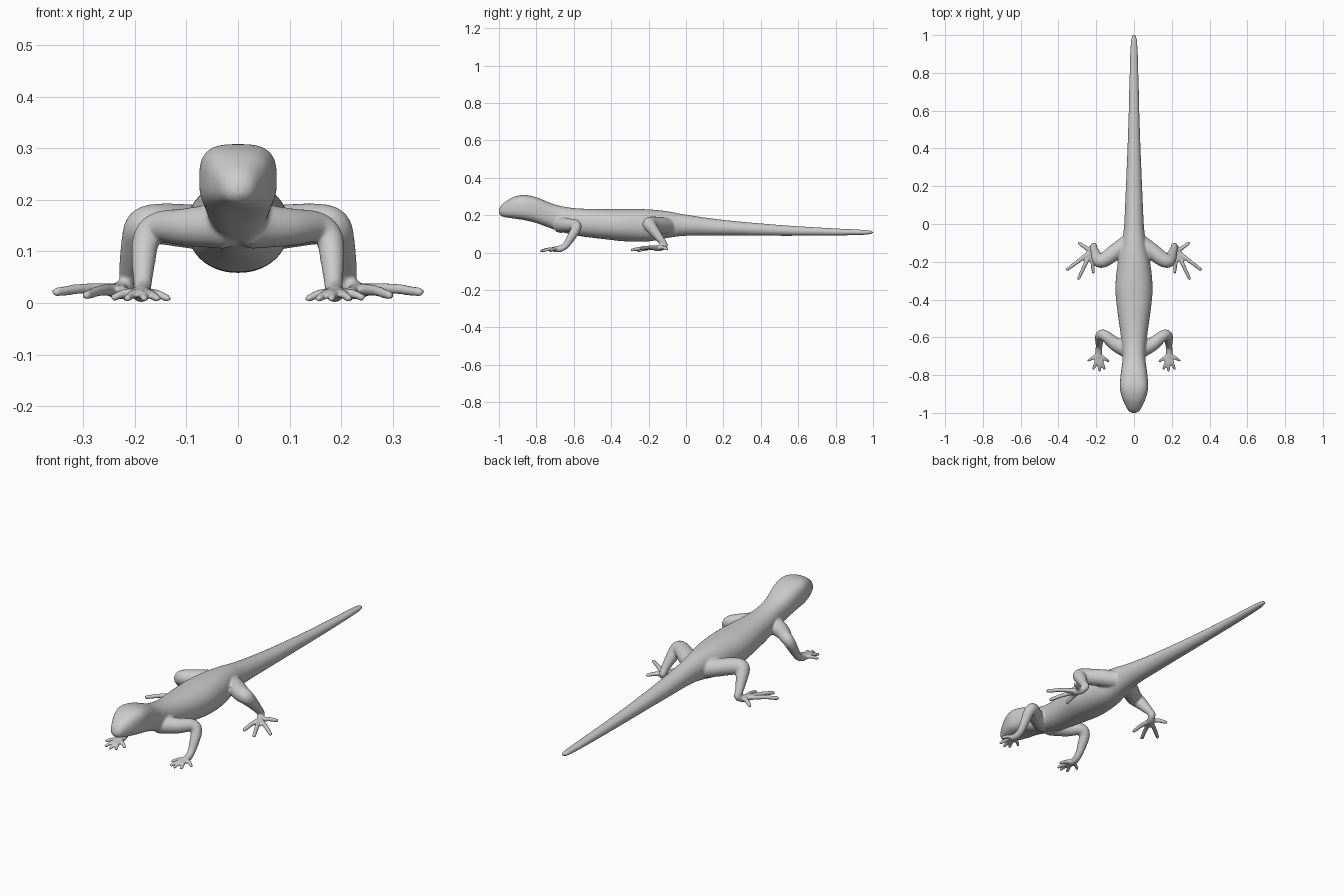
import bpy, bmesh, math
from mathutils import Vector, Matrix

if "Cube" in bpy.data.objects:
    bpy.data.objects.remove(bpy.data.objects["Cube"])


def smooth_path(rows, steps):
    """Catmull-Rom through rows of numbers."""
    rows = [Vector(r) for r in rows]
    pts = [rows[0] * 2 - rows[1]] + rows + [rows[-1] * 2 - rows[-2]]
    out = []
    for i in range(1, len(pts) - 2):
        a, b, c, d = pts[i - 1:i + 3]
        for k in range(steps):
            t = k / steps
            out.append(0.5 * (2 * b + (c - a) * t + (2 * a - 5 * b + 4 * c - d) * t ** 2
                              + (3 * b - a - 3 * c + d) * t ** 3))
    return out + [rows[-1]]


def loft(bm, rings):
    """Skin a list of closed rings and cap both ends."""
    vs = [[bm.verts.new(p) for p in ring] for ring in rings]
    n = len(vs[0])
    for r0, r1 in zip(vs, vs[1:]):
        for j in range(n):
            bm.faces.new((r0[j], r0[(j + 1) % n], r1[(j + 1) % n], r1[j]))
    bm.faces.new(vs[0][::-1])
    bm.faces.new(vs[-1])


def tube(bm, rows, side, steps=6, n=16):
    """Rounded limb through (x, y, z, radius) rows."""
    pts = smooth_path([(side * x, y, z, r) for x, y, z, r in rows], steps)
    pos = [Vector(p[:3]) for p in pts]
    rings, normal = [], None
    for i, p in enumerate(pos):
        t = (pos[min(i + 1, len(pos) - 1)] - pos[max(i - 1, 0)]).normalized()
        base = normal if normal else Vector((0, 0, 1))
        normal = (base - t * base.dot(t)).normalized()
        b = t.cross(normal)
        rings.append([p + pts[i][3] * (normal * math.cos(a) + b * math.sin(a))
                      for a in (math.tau * j / n for j in range(n))])
    loft(bm, rings)
    for i in (0, -1):
        bmesh.ops.create_uvsphere(bm, u_segments=16, v_segments=10, radius=pts[i][3],
                                  matrix=Matrix.Translation(pos[i]))


# Head, trunk and tail: y, half width, top, bottom, squareness
body = [
    (-1.0, .012, .228, .208, 2), (-.988, .03, .252, .195, 2.2), (-.96, .046, .276, .188, 2.5),
    (-.92, .063, .298, .182, 2.8), (-.866, .075, .308, .174, 3), (-.80, .071, .296, .158, 2.8),
    (-.70, .060, .257, .122, 2.4), (-.59, .070, .237, .092, 2.2), (-.42, .093, .233, .07, 2.2),
    (-.32, .098, .234, .06, 2.2), (-.2, .085, .231, .06, 2.2), (-.1, .064, .221, .078, 2.1),
    (0, .052, .203, .09, 2), (.2, .043, .175, .092, 2), (.5, .031, .148, .09, 2),
    (.77, .024, .131, .091, 2), (.93, .019, .123, .094, 2), (.985, .014, .118, .099, 2),
    (1.0, .006, .113, .104, 2),
]
front_leg = [
    (.03, -.67, .15, .045), (.1, -.635, .147, .037), (.153, -.592, .147, .03),
    (.177, -.59, .125, .027), (.183, -.615, .08, .023), (.185, -.645, .036, .018),
    (.187, -.675, .02, .018), (.188, -.70, .018, .016),
]
back_leg = [
    (.02, -.09, .14, .045), (.09, -.14, .148, .043), (.15, -.185, .153, .040),
    (.183, -.195, .148, .036), (.198, -.17, .115, .029), (.211, -.132, .065, .020),
    (.213, -.115, .04, .017), (.225, -.14, .025, .018), (.24, -.165, .023, .014),
]
# Digits: root point, tips (x, y, z)
fingers = ((.188, -.69, .018), [(.137, -.725, .009), (.157, -.765, .009), (.182, -.775, .009),
                                (.214, -.765, .009), (.24, -.722, .011)])
toes = ((.227, -.145, .025), [(.215, -.255, .011), (.293, -.288, .015),
                              (.352, -.24, .021), (.29, -.102, .02)])

bm = bmesh.new()
rings = []
for y, w, top, bot, e in smooth_path(body, 6):
    ring = []
    for j in range(40):
        a = math.tau * j / 40
        c, s = math.cos(a), math.sin(a)
        ring.append((w * math.copysign(abs(c) ** (2 / e), c), y,
                     (top + bot) / 2 + (top - bot) / 2 * math.copysign(abs(s) ** (2 / e), s)))
    rings.append(ring)
loft(bm, rings)

# Legs and digits on both sides
for side in (-1, 1):
    tube(bm, front_leg, side)
    tube(bm, back_leg, side)
    for (root, tips), r in ((fingers, .0095), (toes, .011)):
        for tip in tips:
            mid = Vector(root).lerp(Vector(tip), .55) + Vector((0, 0, .005))
            tube(bm, [(*root, r * 1.2), (*mid, r), (*tip, r * .85)], side, 4, 12)

bmesh.ops.recalc_face_normals(bm, faces=bm.faces)
mesh = bpy.data.meshes.new("lizard_body")
bm.to_mesh(mesh)
bm.free()
lizard = bpy.data.objects.new("lizard_body", mesh)
bpy.context.collection.objects.link(lizard)

# Blend the parts into one smooth skin
remesh = lizard.modifiers.new("skin", 'REMESH')
remesh.mode = 'VOXEL'
remesh.voxel_size = .005
remesh.use_smooth_shade = True
relax = lizard.modifiers.new("relax", 'SMOOTH')
relax.factor = .5
relax.iterations = 6
